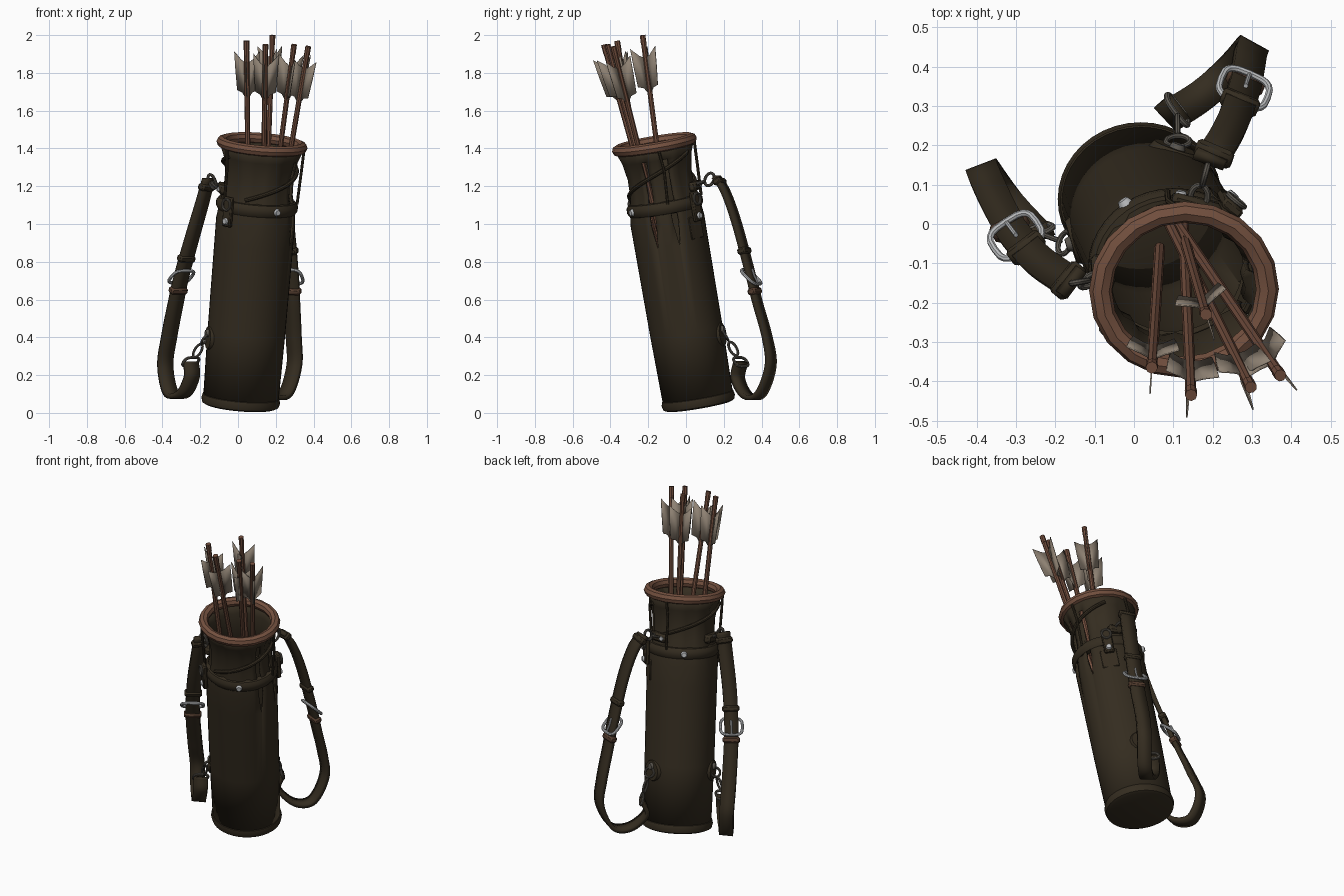
import bpy, bmesh
from math import sin, cos, radians, pi, tau
from mathutils import Vector, Matrix

if "Cube" in bpy.data.objects:
    bpy.data.objects.remove(bpy.data.objects["Cube"])


def material(name, rgb, rough=0.8):
    m = bpy.data.materials.new(name)
    m.use_nodes = True
    m.diffuse_color = (*rgb, 1)
    node = m.node_tree.nodes["Principled BSDF"]
    node.inputs["Base Color"].default_value = (*rgb, 1)
    node.inputs["Roughness"].default_value = rough
    return m


LEATHER = material("dark_leather", (0.034, 0.025, 0.014))
BROWN = material("brown_leather", (0.085, 0.045, 0.027))
TAN = material("tan_leather", (0.175, 0.082, 0.05))
WOOD = material("arrow_wood", (0.165, 0.075, 0.046))
FEATHER = material("feather_grey", (0.27, 0.22, 0.17))
STEEL = material("steel", (0.48, 0.49, 0.5))
IRON = material("aged_iron", (0.1, 0.09, 0.075))

# Leaning frame of the quiver: local z runs from its base to its mouth
BASE, MOUTH = Vector((0.012, 0.07, 0.037)), Vector((0.127, -0.167, 1.42))
LEAN = Vector((0, 0, 1)).rotation_difference(MOUTH - BASE).to_matrix().to_4x4()
M = Matrix.Translation(BASE) @ LEAN @ Matrix.Diagonal((1, 0.94, 1, 1))
made = []


def add(name, bm, mat, matrix=None):
    bmesh.ops.recalc_face_normals(bm, faces=bm.faces)
    mesh = bpy.data.meshes.new(name)
    bm.to_mesh(mesh)
    bm.free()
    ob = bpy.data.objects.new(name, mesh)
    bpy.context.collection.objects.link(ob)
    mesh.materials.append(mat)
    if matrix:
        ob.matrix_world = matrix
    made.append(ob)
    return ob


def lathe(profile, segs=40):
    bm = bmesh.new()
    rings = [[bm.verts.new((r * cos(tau * i / segs), r * sin(tau * i / segs), h))
              for i in range(segs)] for r, h in profile]
    for a, b in zip(rings, rings[1:]):
        for i in range(segs):
            j = (i + 1) % segs
            bm.faces.new((a[i], a[j], b[j], b[i]))
    return bm, rings


def solidify(ob, thick, offset):
    mod = ob.modifiers.new("thickness", "SOLIDIFY")
    mod.thickness, mod.offset = thick, offset


def tube(name, pts, radius, mat, cyclic=False):
    cu = bpy.data.curves.new(name, "CURVE")
    cu.dimensions = "3D"
    cu.bevel_depth, cu.bevel_resolution, cu.use_fill_caps = radius, 2, True
    sp = cu.splines.new("POLY")
    sp.points.add(len(pts) - 1)
    for p, co in zip(sp.points, pts):
        p.co = (*co, 1)
    sp.use_cyclic_u = cyclic
    cu.materials.append(mat)
    tmp = bpy.data.objects.new(name, cu)
    bpy.context.collection.objects.link(tmp)
    bpy.context.view_layer.update()
    mesh = bpy.data.meshes.new_from_object(tmp.evaluated_get(bpy.context.evaluated_depsgraph_get()))
    bpy.data.objects.remove(tmp)
    ob = bpy.data.objects.new(name, mesh)
    bpy.context.collection.objects.link(ob)
    made.append(ob)


def hoop(name, p, u, v, a, b, radius, mat, square=1.0, n=20):
    def power(x):
        return abs(x) ** square * (1 if x > 0 else -1)
    tube(name, [p + u * a * power(cos(tau * i / n)) + v * b * power(sin(tau * i / n))
                for i in range(n)], radius, mat, True)


def local(deg, r, h):
    return M @ Vector((r * cos(radians(deg)), r * sin(radians(deg)), h))


def on_body(deg, r, h):
    # Frame on the wall with local x pointing outward
    return M @ Matrix.Rotation(radians(deg), 4, "Z") @ Matrix.Translation((r, 0, h))


def box(name, size, mat, matrix):
    bm = bmesh.new()
    bmesh.ops.create_cube(bm, size=1, matrix=Matrix.Diagonal((*size, 1)))
    bmesh.ops.bevel(bm, geom=bm.edges[:], offset=min(size) * 0.25, segments=1, affect="EDGES")
    add(name, bm, mat, matrix)


def disc(name, radius, depth, mat, matrix, top=0.7):
    bm = bmesh.new()
    bmesh.ops.create_cone(bm, cap_ends=True, segments=16, radius1=radius, radius2=radius * top,
                          depth=depth, matrix=Matrix.Rotation(pi / 2, 4, "Y"))
    add(name, bm, mat, matrix)


# Body: tapering wall, pleated neck, two slits on the left side
bm, rings = lathe([(0.188, 0.05), (0.194, 0.4), (0.197, 0.88), (0.198, 1.0), (0.19, 1.08),
                   (0.174, 1.15), (0.172, 1.25), (0.188, 1.34), (0.212, 1.4)])
for ring in rings[4:8]:
    for v in ring[::5]:
        v.co.x *= 0.94
        v.co.y *= 0.94
doomed = []
for col in (1, 37):
    for k in range(2, 7):
        doomed += [f for f in rings[k][col].link_faces
                   if rings[k][col + 1] in f.verts and rings[k + 1][col] in f.verts]
    a, b = rings[2][col], rings[2][col + 1]
    a.co = a.co.lerp(b.co, 0.45)
    b.co = b.co.lerp(a.co, 0.8)
bmesh.ops.delete(bm, geom=doomed, context="FACES")
solidify(add("quiver_body", bm, LEATHER, M), 0.012, -1)

# Base cup with a closed bottom, and the rolled rim
bm, rings = lathe([(0.186, 0), (0.203, 0.008), (0.209, 0.03), (0.204, 0.052), (0.186, 0.062)])
bm.faces.new(rings[0])
bm.faces.new(rings[-1])
add("base_cup", bm, LEATHER, M)
bm, _ = lathe([(0.213 + 0.029 * cos(tau * i / 8), 1.408 + 0.029 * sin(tau * i / 8))
               for i in range(9)], 20)
bmesh.ops.remove_doubles(bm, verts=bm.verts, dist=0.0001)
add("mouth_rim", bm, TAN, M)

# Rolled belt around the neck with studs
bm, _ = lathe([(0.18, 1.045), (0.205, 1.05), (0.217, 1.068), (0.217, 1.094), (0.205, 1.112),
               (0.18, 1.117)])
add("neck_belt", bm, LEATHER, M)
for deg in (-60, 125):
    disc("belt_stud", 0.02, 0.016, STEEL, on_body(deg, 0.221, 1.08))

# Hanging tabs below the belt, each with a stud and ring
for deg in (50, 228):
    box("belt_tab", (0.028, 0.06, 0.16), LEATHER, on_body(deg, 0.225, 1.06))
    disc("tab_stud", 0.02, 0.016, STEEL, on_body(deg, 0.242, 1.01))
    hoop("tab_ring", local(deg, 0.245, 1.1), (local(deg + 90, 1, 0) - BASE).normalized(),
         (MOUTH - BASE).normalized(), 0.026, 0.03, 0.007, IRON)
box("tab_patch", (0.014, 0.1, 0.12), LEATHER, on_body(48, 0.202, 0.95))

# Lacing cords between belt and rim
for start, end, low, high in ((-110, 60, 1.13, 1.35), (70, 215, 1.16, 1.35)):
    tube("lacing_cord", [local(start + (end - start) * i / 20, 0.19 + 0.014 * (i / 20) ** 2,
                               low + (high - low) * i / 20) for i in range(21)], 0.011, LEATHER)
for deg in (215, 95, 5):
    tube("hanging_cord", [local(deg, 0.225, 1.39), local(deg + 3, 0.222, 1.28),
                          local(deg, 0.212, 1.1)], 0.008, LEATHER)


# Shoulder straps
def strap(side, pts, w0, w1, w2, top_deg, low_deg):
    pts = [Vector(p) for p in pts]
    ext = [2 * pts[0] - pts[1]] + pts + [2 * pts[-1] - pts[-2]]
    path, step = [], 8
    for a, b, c, d in zip(ext, ext[1:], ext[2:], ext[3:]):
        for i in range(step):
            t = i / step
            path.append(0.5 * (2 * b + (c - a) * t + (2 * a - 5 * b + 4 * c - d) * t ** 2
                               + (3 * b - a - 3 * c + d) * t ** 3))
    path.append(pts[-1])
    w0, w1, w2 = (Vector((*w, 0)).normalized() for w in (w0, w1, w2))
    bm, prev, frames = bmesh.new(), None, []
    for i, p in enumerate(path):
        t = 2 * i / (len(path) - 1)
        w = (w0.lerp(w1, t) if t < 1 else w1.lerp(w2, t - 1)).normalized()
        tan = (path[min(i + 1, len(path) - 1)] - path[max(i - 1, 0)]).normalized()
        frames.append((p, w, tan))
        row = [bm.verts.new(p + w * s * 0.041) for s in (-1, 1)]
        if prev:
            bm.faces.new((prev[0], prev[1], row[1], row[0]))
        prev = row
    solidify(add(side + "_strap", bm, LEATHER), 0.026, 0)

    # Buckle tilted around the strap, with its prong and the keepers
    p, w, tan = frames[3 * step]
    out = w.cross(tan).normalized()
    tilt = (tan * 0.85 + out * 0.52).normalized()
    hoop(side + "_buckle", p, w, tilt, 0.064, 0.055, 0.009, STEEL, 0.6)
    tube(side + "_buckle_prong", [p + tilt * 0.055, p + out * 0.02, p - tan * 0.04 + out * 0.018],
         0.006, STEEL)
    for k, mat in ((3 * step + 4, BROWN), (3 * step - 4, LEATHER), (3, LEATHER)):
        q, w, tan = frames[k]
        n = w.cross(tan).normalized()
        rot = Matrix((w, n, tan)).transposed().to_4x4()
        box(side + "_strap_keeper", (0.1, 0.046, 0.035), mat, Matrix.Translation(q) @ rot)

    # Upper fixing: wall loop and linked rings
    up = Vector((0, 0, 1))
    box(side + "_top_loop", (0.045, 0.13, 0.05), LEATHER, on_body(top_deg, 0.192, 1.16))
    disc(side + "_top_stud", 0.017, 0.016, STEEL, on_body(top_deg + 12, 0.218, 1.16))
    anchor = local(top_deg, 0.22, 1.17)
    along = (path[0] - anchor).normalized()
    hoop(side + "_top_ring", anchor.lerp(path[0], 0.6), along, up, 0.028, 0.032, 0.008, IRON)
    hoop(side + "_top_link", anchor, frames[0][1], along, 0.022, 0.03, 0.008, IRON)

    # Lower fixing: round patch, rivet, rings and clip
    disc(side + "_low_patch", 0.07, 0.022, LEATHER, on_body(low_deg, 0.2, 0.36), 0.85)
    disc(side + "_low_rivet", 0.024, 0.02, IRON, on_body(low_deg, 0.215, 0.385))
    anchor, end = local(low_deg, 0.225, 0.35), path[-1]
    along = (end - anchor).normalized()
    cross = along.cross(up).normalized()
    hoop(side + "_low_ring", anchor, cross, along, 0.03, 0.028, 0.007, IRON)
    hoop(side + "_clip", anchor.lerp(end, 0.5), along, along.cross(cross), 0.04, 0.018, 0.007, IRON)
    hoop(side + "_strap_ring", end, frames[-1][1], along, 0.042, 0.028, 0.008, IRON, 0.7)


strap("left", [(0.19, 0.16, 1.25), (0.225, 0.21, 1.17), (0.255, 0.27, 1.0), (0.28, 0.345, 0.72),
               (0.287, 0.38, 0.58), (0.295, 0.43, 0.4), (0.298, 0.448, 0.25), (0.25, 0.395, 0.1),
               (0.17, 0.325, 0.09), (0.09, 0.275, 0.18), (0.11, 0.29, 0.27)],
      (0.93, -0.35), (0.9, -0.42), (0.6, -0.75), 75, 72)
strap("right", [(-0.155, -0.15, 1.24), (-0.19, -0.13, 1.11), (-0.245, -0.09, 0.92),
                (-0.3, -0.03, 0.72), (-0.33, 0.02, 0.58), (-0.365, 0.09, 0.4),
                (-0.385, 0.14, 0.25), (-0.355, 0.1, 0.105), (-0.29, 0.02, 0.1),
                (-0.245, -0.03, 0.19), (-0.25, -0.02, 0.27)],
      (0.6, 0.8), (0.95, 0.35), (0.9, 0.4), 184, 196)

# Arrows: shaft, nock and three vanes each
ARROWS = (((0.045, -0.365, 1.97), (0.065, -0.06, 0.2), 30),
          ((0.145, -0.435, 1.95), (0.125, 0, 0.4), 20),
          ((0.183, -0.23, 2.0), (0.12, -0.01, 0.3), 32),
          ((0.297, -0.415, 1.95), (0.09, 0, 0.4), 15),
          ((0.372, -0.385, 1.94), (0.11, 0, 0.4), 40))
for tip, tail, turn in ARROWS:
    tip, tail = Vector(tip), Vector(tail)
    axis = (tip - tail).normalized()
    tube("arrow_shaft", [tail, tip - axis * 0.01], 0.014, WOOD)
    tube("arrow_nock", [tip - axis * 0.05, tip], 0.0155, WOOD)
    frame = Matrix.Translation(tip) @ axis.to_track_quat("Z", "Y").to_matrix().to_4x4()
    bm = bmesh.new()
    for k in range(3):
        rot = Matrix.Rotation(radians(turn + 120 * k), 4, "Z")
        bm.faces.new([bm.verts.new(rot @ Vector((x, 0, z))) for x, z in
                      ((0.008, -0.12), (0.035, -0.105), (0.078, -0.065), (0.072, -0.16),
                       (0.062, -0.27), (0.03, -0.28), (0.008, -0.31))])
    solidify(add("arrow_feathers", bm, FEATHER, frame), 0.004, 0)

# Smooth shading with sharp edges kept
bpy.ops.object.select_all(action="DESELECT")
for ob in made:
    ob.select_set(True)
bpy.context.view_layer.objects.active = made[0]
bpy.ops.object.shade_smooth_by_angle(angle=radians(40))
